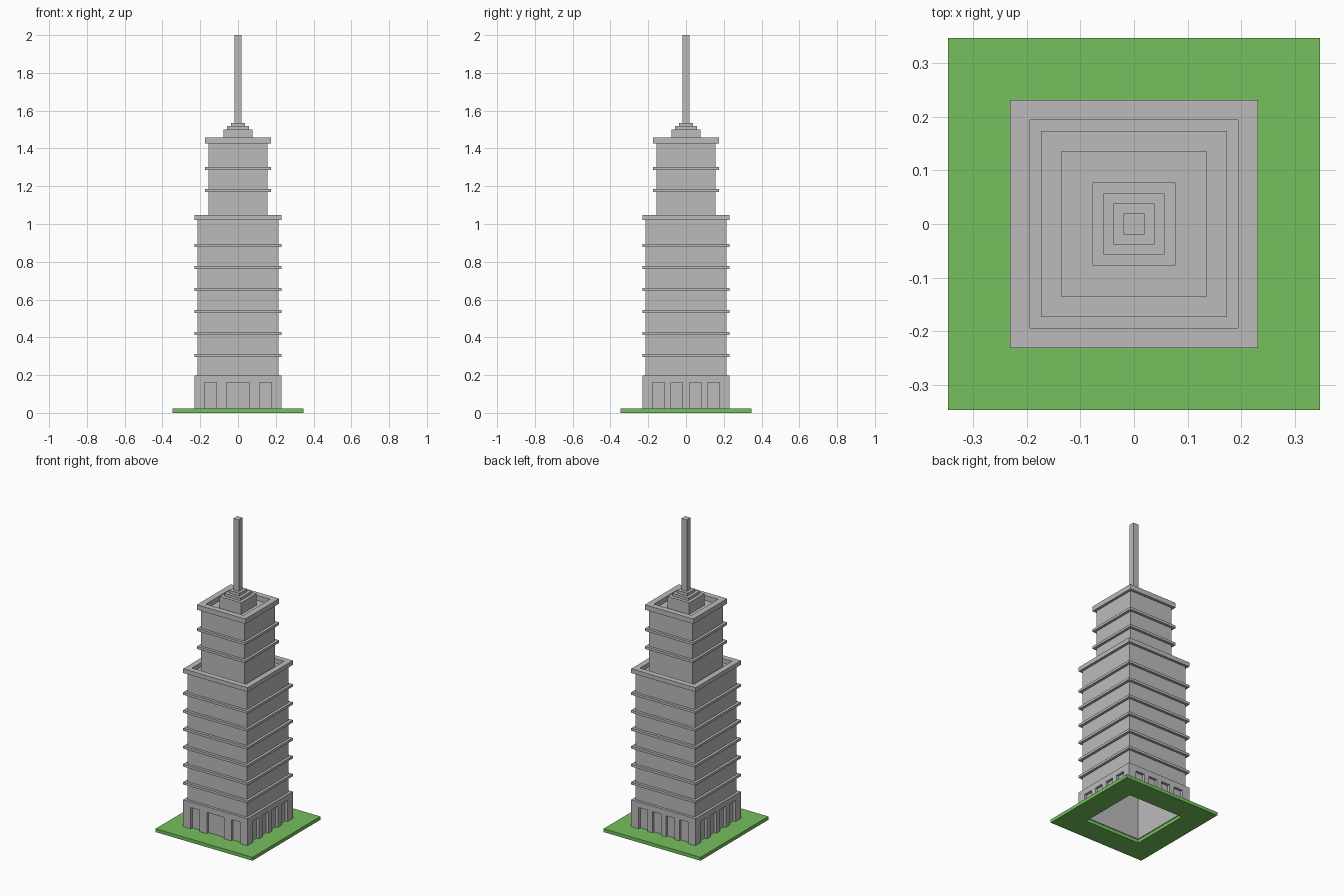
import bpy, bmesh
from mathutils import Matrix
from math import pi

cube = bpy.data.objects.get("Cube")
if cube:
    bpy.data.objects.remove(cube, do_unlink=True)


def material(name, rgb):
    m = bpy.data.materials.new(name)
    m.use_nodes = True
    m.diffuse_color = (*rgb, 1)
    m.node_tree.nodes["Principled BSDF"].inputs["Base Color"].default_value = (*rgb, 1)
    return m


STONE = material("grey stone", (0.5, 0.5, 0.5))
GRASS = material("grass green", (0.18, 0.53, 0.11))


def finish(name, bm, mat):
    bmesh.ops.recalc_face_normals(bm, faces=bm.faces[:])
    mesh = bpy.data.meshes.new(name)
    bm.to_mesh(mesh)
    bm.free()
    mesh.materials.append(mat)
    obj = bpy.data.objects.new(name, mesh)
    bpy.context.collection.objects.link(obj)
    return obj


def square_sweep(name, profile, mat=STONE, closed=False):
    """Sweep (half width, z) points round a square; open profiles get end caps."""
    bm = bmesh.new()
    loops = [[bm.verts.new((sx * h, sy * h, z))
              for sx, sy in ((-1, -1), (1, -1), (1, 1), (-1, 1))] for h, z in profile]
    pairs = list(zip(loops, loops[1:]))
    if closed:
        pairs.append((loops[-1], loops[0]))
    else:
        bm.faces.new(loops[0])
        bm.faces.new(loops[-1])
    for a, b in pairs:
        for i in range(4):
            j = (i + 1) % 4
            bm.faces.new((a[i], a[j], b[j], b[i]))
    return finish(name, bm, mat)


def ring(name, inner, outer, z0, z1, mat=STONE):
    return square_sweep(name, [(inner, z0), (outer, z0), (outer, z1), (inner, z1)], mat, True)


OUTER, BODY, INNER = 0.2315, 0.2145, 0.1945
UPPER_OUTER, UPPER, UPPER_INNER = 0.174, 0.157, 0.1355
GROUND, PODIUM, ROOF, TOP = 0.022, 0.197, 1.02, 1.425

# Ground plate with an opening under the tower
ring("ground", 0.2, 0.348, 0, GROUND, GRASS)

# Hollow lower tower, closed by its roof
square_sweep("lower_tower", [(INNER, ROOF - 0.02), (INNER, GROUND), (BODY, GROUND), (BODY, ROOF)])


# Podium walls with doorways, mitred at the corners
def podium_wall(name, doors, angle):
    outline = [(-OUTER, GROUND)]
    for a, b in doors:
        outline += [(a, GROUND), (a, 0.16), (b, 0.16), (b, GROUND)]
    outline += [(OUTER, GROUND), (OUTER, PODIUM), (-OUTER, PODIUM)]
    bm = bmesh.new()
    front = [bm.verts.new((x, -OUTER, z)) for x, z in outline]
    back = [bm.verts.new((max(-BODY, min(BODY, x)), -BODY, z)) for x, z in outline]
    bm.faces.new(front)
    bm.faces.new(back[::-1])
    for i in range(len(front)):
        j = (i + 1) % len(front)
        bm.faces.new((front[i], back[i], back[j], front[j]))
    bm.transform(Matrix.Rotation(angle, 4, "Z"))
    finish(name, bm, STONE)


def mirrored(spans):
    return sorted(spans + [(-b, -a) for a, b in spans])


entrance = sorted(mirrored([(0.115, 0.178)]) + [(-0.062, 0.062)])
four_doors = mirrored([(0.018, 0.079), (0.115, 0.178)])
podium_wall("podium_front", entrance, 0)
for i, side in enumerate(("left", "back", "right")):
    podium_wall("podium_" + side, four_doors, (i + 1) * pi / 2)

# Lower tower ledges and parapet
for i in range(6):
    z = 0.304 + i * 0.1165
    ring(f"lower_ledge_{i + 1}", BODY, OUTER, z - 0.008, z + 0.008)
ring("lower_parapet", INNER, OUTER, ROOF, 1.048)

# Upper tower, ledges and parapet
square_sweep("upper_tower", [(UPPER, ROOF), (UPPER, TOP)])
for i in range(2):
    z = 1.178 + i * 0.1165
    ring(f"upper_ledge_{i + 1}", UPPER, UPPER_OUTER, z - 0.008, z + 0.008)
ring("upper_parapet", UPPER_INNER, UPPER_OUTER, TOP, 1.457)

# Stepped crown and mast
square_sweep("crown_lower_step", [(0.0777, TOP), (0.0777, 1.5)])
square_sweep("crown_middle_step", [(0.057, 1.5), (0.057, 1.518)])
square_sweep("crown_upper_step", [(0.038, 1.518), (0.038, 1.536)])
square_sweep("mast", [(0.0195, 1.536), (0.0195, 2.0)])
